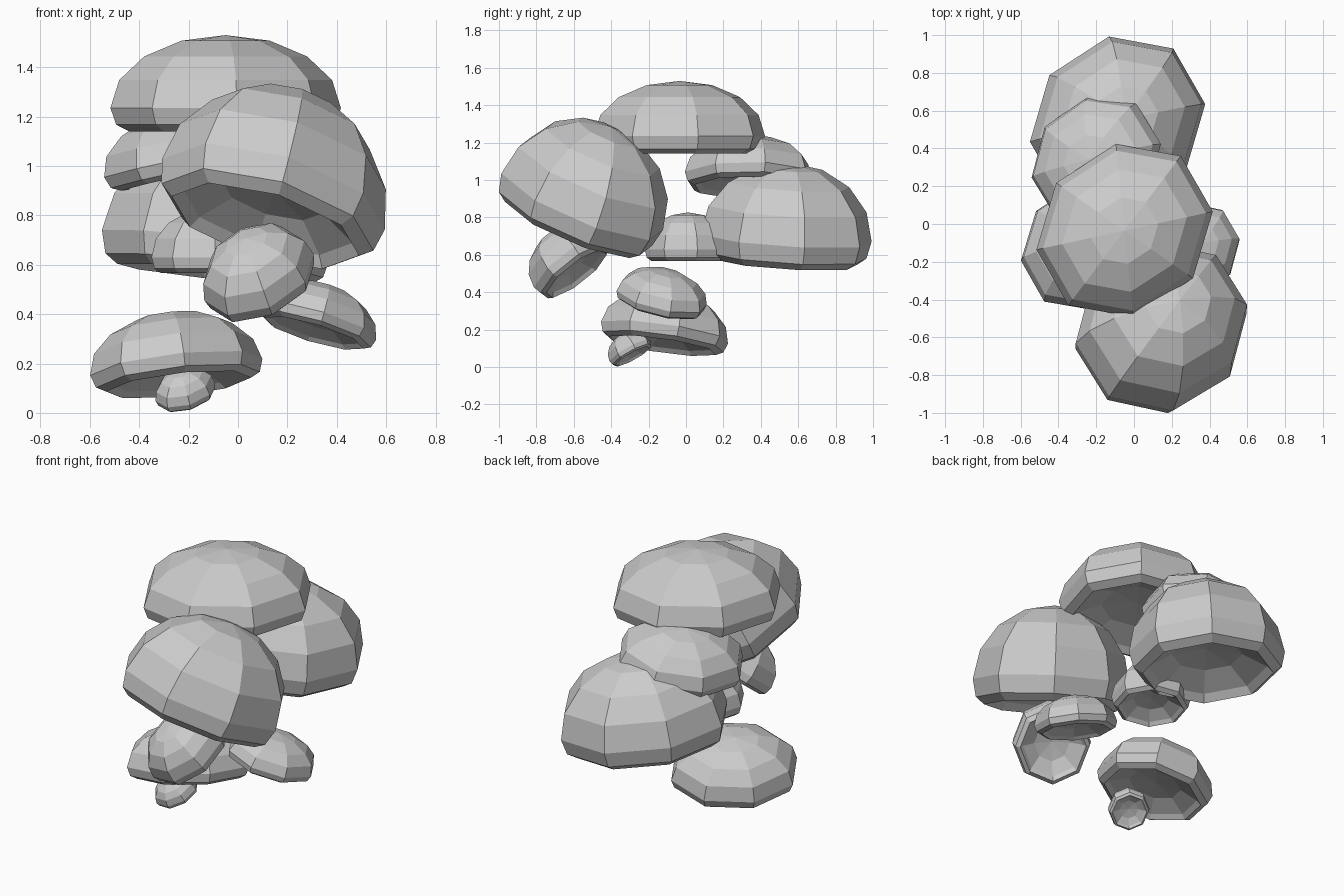
import bpy, bmesh
from math import sin, cos, pi, radians
from mathutils import Vector, Matrix

if "Cube" in bpy.data.objects:
    bpy.data.objects.remove(bpy.data.objects["Cube"])

SIDES = 8
# cap profile (radius, height): dome, rim band, lip, hollow underside
PROFILE = [(sin(a * pi / 8), cos(a * pi / 8)) for a in range(1, 5)]
PROFILE += [(0.95, -0.23), (0.84, -0.32), (0.76, -0.22), (0.45, -0.03)]
TOP, UNDER = 1.0, 0.04
SKEW = 0.06  # caps are slightly longer along one diagonal


def cap(name, centre, r, h, lean, spin=9):
    """Eight-sided mushroom cap; lean is the direction its crown points."""
    def point(i, pr, pz):
        a = 2 * pi * i / SIDES + radians(spin)
        x, y = pr * cos(a), pr * sin(a)
        return (r * (x + SKEW * y), r * (y + SKEW * x), h * pz)

    bm = bmesh.new()
    rings = [[bm.verts.new(point(i, pr, pz)) for i in range(SIDES)]
             for pr, pz in PROFILE]
    crown = bm.verts.new((0, 0, h * TOP))
    hollow = bm.verts.new((0, 0, h * UNDER))
    for i in range(SIDES):
        j = (i + 1) % SIDES
        bm.faces.new((crown, rings[0][i], rings[0][j]))
        for a, b in zip(rings, rings[1:]):
            bm.faces.new((a[i], b[i], b[j], a[j]))
        bm.faces.new((rings[-1][i], hollow, rings[-1][j]))
    bmesh.ops.recalc_face_normals(bm, faces=bm.faces)
    mesh = bpy.data.meshes.new(name)
    bm.to_mesh(mesh)
    bm.free()
    obj = bpy.data.objects.new(name, mesh)
    bpy.context.collection.objects.link(obj)
    tilt = Vector((0, 0, 1)).rotation_difference(Vector(lean).normalized())
    obj.matrix_world = Matrix.Translation(centre) @ tilt.to_matrix().to_4x4()
    return obj


# large caps
cap("top_cap", (-0.05, -0.035, 1.235), 0.468, 0.295, (0, 0, 1))
cap("front_cap", (0.143, -0.555, 0.885), 0.47, 0.44, (0.23, 0.35, 0.91))
cap("back_cap", (-0.087, 0.535, 0.69), 0.468, 0.405, (0.10, 0.05, 1))

# medium caps
cap("upper_back_cap", (-0.20, 0.335, 1.025), 0.352, 0.21, (-0.21, 0.03, 0.98), 11)
cap("lower_cap", (-0.25, -0.115, 0.185), 0.352, 0.225, (-0.13, 0.16, 0.98))

# small caps
cap("middle_cap", (-0.115, 0.01, 0.63), 0.236, 0.197, (0, 0, 1))
cap("tilted_front_cap", (0.085, -0.62, 0.55), 0.237, 0.20, (-0.28, -0.56, 0.78))
cap("right_cap", (0.32, -0.13, 0.37), 0.25, 0.155, (0.26, 0.18, 0.95))
cap("tiny_cap", (-0.213, -0.30, 0.085), 0.125, 0.10, (-0.2, -0.45, 0.87))
